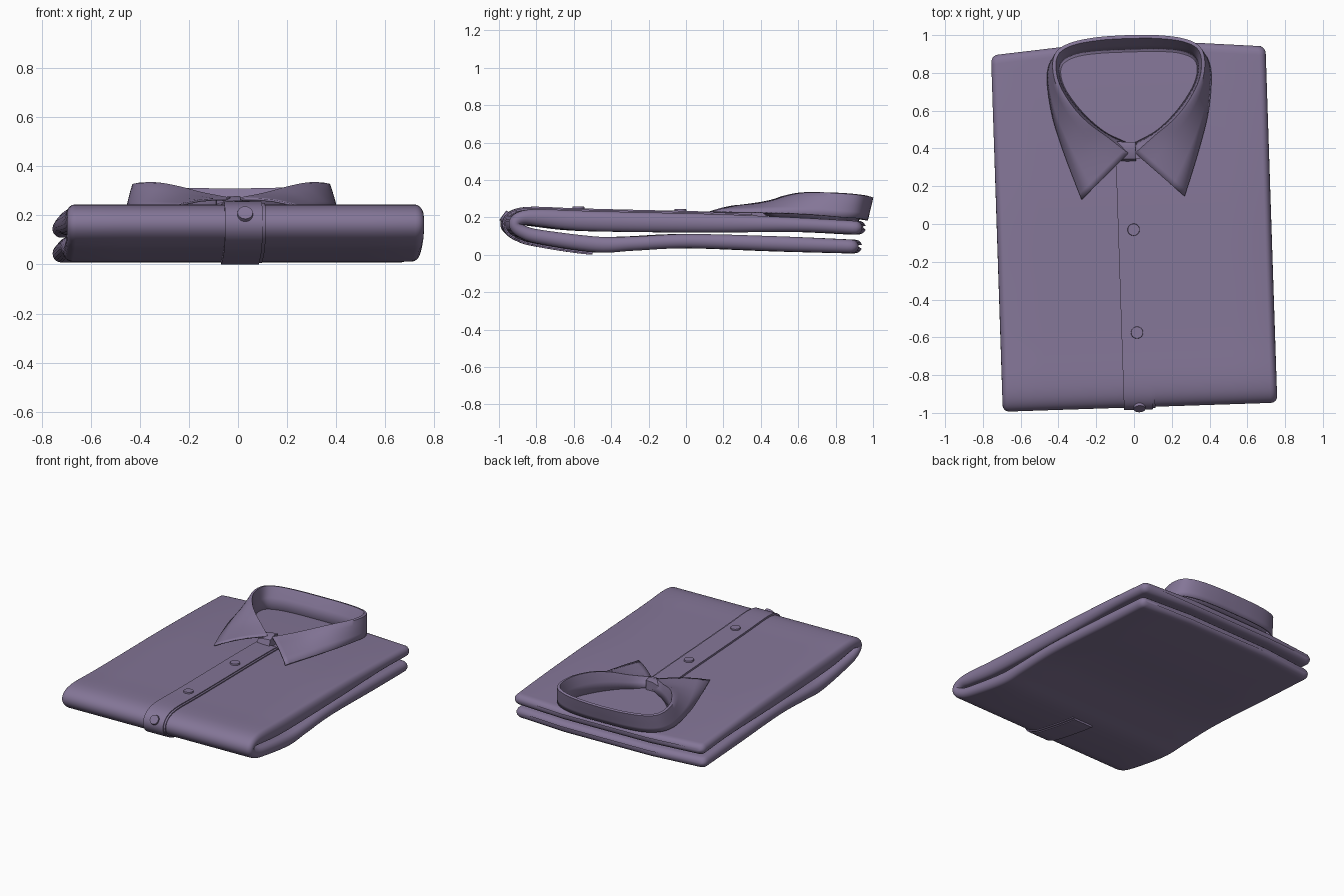
import bpy, bmesh, math
from mathutils import Vector, Matrix

if "Cube" in bpy.data.objects:
    bpy.data.objects.remove(bpy.data.objects["Cube"])

ROT = Matrix.Rotation(0.033, 4, 'Z')      # the whole shirt lies slightly turned
mat = bpy.data.materials.new("dusty purple cloth")
mat.diffuse_color = (0.23, 0.18, 0.31, 1)
mat.use_nodes = True
mat.node_tree.nodes["Principled BSDF"].inputs["Base Color"].default_value = mat.diffuse_color


def make(name, bm, angle=40):
    bmesh.ops.recalc_face_normals(bm, faces=bm.faces)
    bm.transform(ROT)
    me = bpy.data.meshes.new(name)
    bm.to_mesh(me)
    bm.free()
    me.materials.append(mat)
    ob = bpy.data.objects.new(name, me)
    bpy.context.collection.objects.link(ob)
    bpy.ops.object.select_all(action='DESELECT')
    bpy.context.view_layer.objects.active = ob
    ob.select_set(True)
    bpy.ops.object.shade_smooth_by_angle(angle=math.radians(angle))
    return ob


def spline(pts, n):
    """Catmull-Rom curve through the points."""
    p = [Vector(q) for q in pts]
    p = [2 * p[0] - p[1]] + p + [2 * p[-1] - p[-2]]
    out = []
    for i in range(1, len(p) - 2):
        a, b, c, d = p[i - 1:i + 3]
        for k in range(n):
            t = k / n
            out.append(0.5 * (2 * b + (c - a) * t + (2 * a - 5 * b + 4 * c - d) * t * t
                              + (3 * b - a - 3 * c + d) * t ** 3))
    return out + [p[-2]]


def loft(bm, rings, closed=True, caps=True):
    vs = [[bm.verts.new(q) for q in r] for r in rings]
    m = len(vs[0])
    for a, b in zip(vs, vs[1:]):
        for i in range(m if closed else m - 1):
            j = (i + 1) % m
            bm.faces.new((a[i], a[j], b[j], b[i]))
    if caps:
        bm.faces.new(vs[0])
        bm.faces.new(vs[-1])


# folded side profile: y, z, half thickness
PATH = [(.95, .143, .036), (.6, .160, .038), (.15, .168, .049), (-.3, .175, .053),
        (-.6, .183, .053), (-.8, .198, .046), (-.885, .2, .038), (-.93, .182, .034),
        (-.934, .152, .033), (-.895, .122, .035), (-.8, .095, .038), (-.5, .055, .042),
        (-.3, .06, .038), (0, .073, .038), (.5, .058, .04), (.93, .043, .036)]
path = spline(PATH, 7)
# extra samples at both ends so the hems round off
path[1:1] = [path[0].lerp(path[1], f) for f in (.12, .3, .6)]
path[-1:-1] = [path[-1].lerp(path[-2], f) for f in (.6, .3, .12)]
frames = []
for i, p in enumerate(path):
    t = path[min(i + 1, len(path) - 1)] - path[max(i - 1, 0)]
    t = Vector((t.x, t.y)).normalized()
    frames.append((Vector((p.x, p.y)), Vector((t.y, -t.x)), p.z))

# body: rounded strip swept around the fold
W, R = 0.727, 0.035
bm = bmesh.new()
rings = []
for c, n, h in frames:
    d = min((c - frames[0][0]).length, (c - frames[-1][0]).length)
    f = math.sqrt(max(0.08, 1 - (1 - min(d / R, 1)) ** 2))
    w = W - R * (1 - f)
    half = [(w - R + R * math.sin(a), math.cos(a)) for a in
            [math.pi * k / 10 for k in range(11)]]
    flat = [(x, 1) for x in (-.5, -.33, -.15, .15, .33, .5)]
    ring = flat + half + [(x, -1) for x, _ in reversed(flat)] + [(-x, s) for x, s in reversed(half)]
    pts = []
    for x, s in ring:
        q = c + n * (s * h * f)
        slope = .085 * max(0, abs(x) - .33) * min(1, max(0, (q.x - .2) / .7))
        pts.append((x, q.x - slope, q.y))
    rings.append(pts)
loft(bm, rings)
make("folded_body", bm, 50)

# button placket wrapped over the front fold
lo = next(i for i, f in enumerate(frames) if f[0].x < .38)
fold = min(range(len(frames)), key=lambda i: frames[i][0].x)
hi = next(i for i in range(fold, len(frames)) if frames[i][0].x > -.52)


def strip(name, x0, x1, lift):
    b = bmesh.new()
    rs = []
    for c, n, h in frames[lo:hi + 1]:
        u, v = c + n * (h - .01), c + n * (h + lift)
        rs.append([(x0, u.x, u.y), (x0, v.x, v.y), (x1, v.x, v.y), (x1, u.x, u.y)])
    loft(b, rs)
    make(name, b)


strip("placket", -.085, .068, .013)
strip("placket_edge", .067, .081, .007)

# buttons standing on the placket
for k, (y, z) in enumerate([(-.03, .23), (-.575, .245), (-.968, .208)]):
    c, n, h = min(frames, key=lambda f: (f[0] + f[1] * f[2] - Vector((y, z))).length)
    surf = c + n * (h + .015)
    if k < 2:
        surf.x = y
    nrm = Vector((0, n.x, n.y))
    b = bmesh.new()
    m = Matrix.Translation((-.003, surf.x, surf.y)) @ nrm.to_track_quat('Z', 'Y').to_matrix().to_4x4()
    bmesh.ops.create_cone(b, cap_ends=True, segments=24, radius1=.033, radius2=.031,
                          depth=.016, matrix=m)
    make("button_%d" % (k + 1), b)

# collar rails for one half, from back centre to front
BASE = [(0, .915, .18), (.15, .913, .18), (.27, .9, .18), (.345, .865, .18), (.365, .81, .18),
        (.345, .73, .185), (.285, .635, .19), (.21, .55, .195), (.125, .48, .2), (.015, .425, .215)]
CREASE = [(0, .985, .305), (.15, .98, .307), (.285, .96, .312), (.365, .92, .318), (.388, .85, .325),
          (.37, .745, .33), (.305, .63, .33), (.225, .54, .315), (.13, .465, .29), (.02, .375, .268)]
EDGE = [(0, .965, .185), (.16, .963, .185), (.3, .945, .188), (.39, .9, .195), (.428, .82, .2),
        (.428, .71, .21), (.408, .57, .22), (.37, .43, .225), (.325, .29, .228), (.272, .138, .229)]
base, crease, edge = (spline(r, 5) for r in (BASE, CREASE, EDGE))
bm = bmesh.new()
half = []
for i, (p, c, e) in enumerate(zip(base, crease, edge)):
    f = i / (len(base) - 1)
    row = [p, p.lerp(c, .5), p.lerp(c, .93), c]
    out = Vector((e.x - p.x, e.y - p.y, 0)).normalized()
    c2 = c + out * .012 - Vector((0, 0, .003))
    row.append(c2)
    for t in (.25, .5, .75, 1):
        q = c2.lerp(e, t)
        q.z += .012 * math.sin(math.pi * t) * f
        row.append(q)
    half.append(row)
full = [[Vector((-q.x, q.y, q.z)) for q in r] for r in reversed(half[1:])] + half
loft(bm, full, closed=False, caps=False)
collar = make("collar", bm, 45)
sol = collar.modifiers.new("cloth thickness", 'SOLIDIFY')
sol.thickness = .009
sol.offset = 0

# collar stand closure: small overlapping tab between the collar points
bm = bmesh.new()
rs = []
for x, y, z in [(-.075, .005, -.012), (-.03, 0, 0), (.022, 0, .003)]:
    rs.append([(x, .435 + y, .2), (x, .435 + y, .268 + z), (x, .395 + y, .276 + z),
               (x, .345 + y, .258 + z), (x, .33 + y, .215)])
loft(bm, rs)
make("collar_tab", bm)
